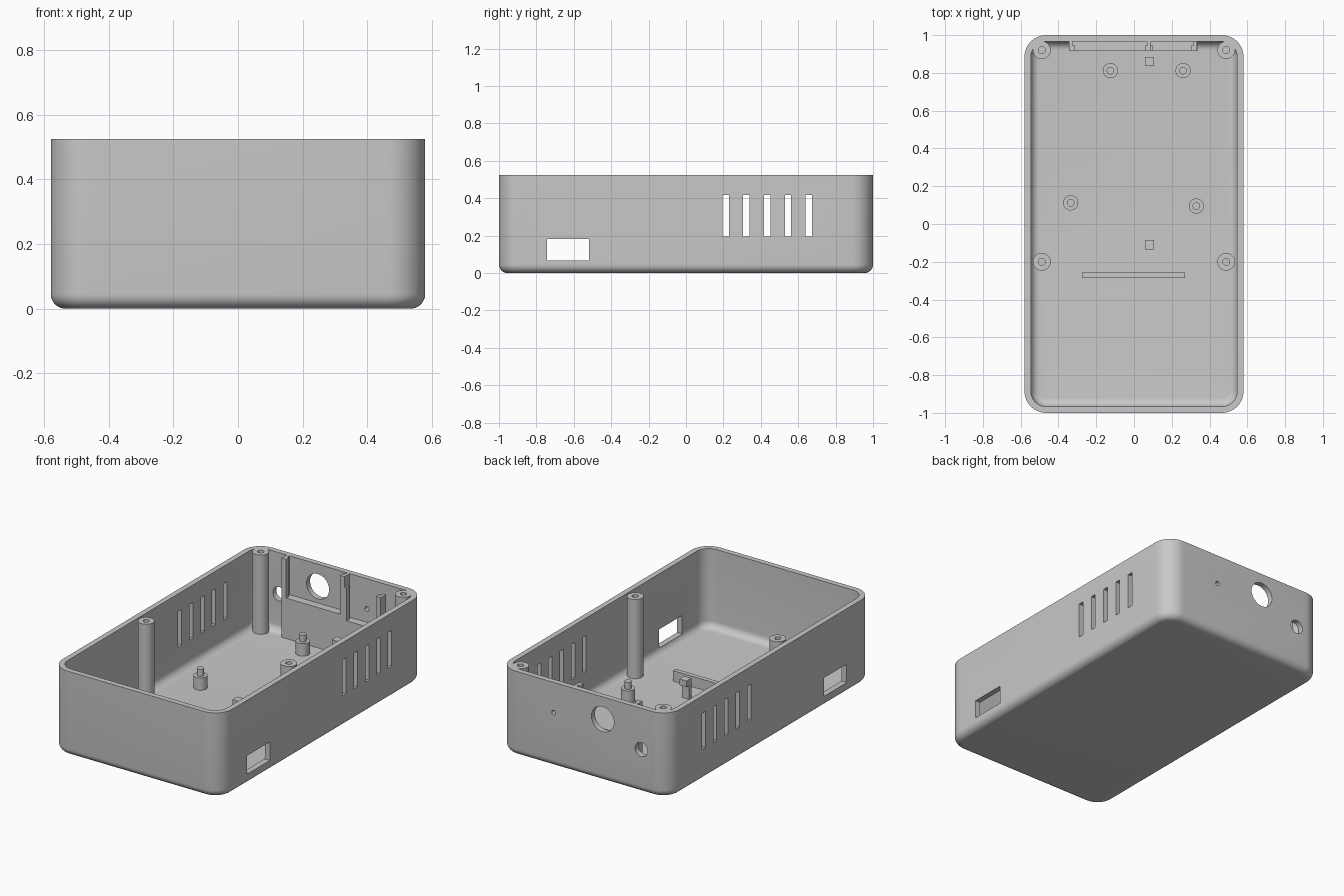
import bpy, bmesh, math
from mathutils import Matrix

if "Cube" in bpy.data.objects:
    bpy.data.objects.remove(bpy.data.objects["Cube"], do_unlink=True)

HX, HY, H = 0.58, 1.0, 0.525      # half width, half depth, height
WALL, CORNER, FILLET = 0.034, 0.115, 0.045
FLOOR = 0.035

grey = bpy.data.materials.new("light_grey_plastic")
grey.use_nodes = True
colour = (0.58, 0.58, 0.58, 1)
grey.diffuse_color = colour
grey.node_tree.nodes["Principled BSDF"].inputs["Base Color"].default_value = colour


def finish(name, bm):
    bmesh.ops.recalc_face_normals(bm, faces=bm.faces)
    mesh = bpy.data.meshes.new(name)
    bm.to_mesh(mesh)
    bm.free()
    mesh.materials.append(grey)
    ob = bpy.data.objects.new(name, mesh)
    bpy.context.collection.objects.link(ob)
    return ob


def smooth(ob):
    bpy.ops.object.select_all(action='DESELECT')
    ob.select_set(True)
    bpy.context.view_layer.objects.active = ob
    bpy.ops.object.shade_smooth_by_angle(angle=math.radians(30))


def add_box(bm, x0, x1, y0, y1, z0, z1):
    m = Matrix.Translation(((x0 + x1) / 2, (y0 + y1) / 2, (z0 + z1) / 2))
    m = m @ Matrix.Diagonal((x1 - x0, y1 - y0, z1 - z0, 1))
    bmesh.ops.create_cube(bm, size=1, matrix=m)


def box(name, *limits):
    bm = bmesh.new()
    add_box(bm, *limits)
    return finish(name, bm)


def ring(bm, inset, z, steps=12):
    """Rounded rectangle of vertices, set in from the outer wall."""
    r = CORNER - inset
    verts = []
    for q, (sx, sy) in enumerate(((1, 1), (-1, 1), (-1, -1), (1, -1))):
        for i in range(steps + 1):
            a = (q + i / steps) * math.pi / 2
            verts.append(bm.verts.new((sx * (HX - CORNER) + r * math.cos(a),
                                       sy * (HY - CORNER) + r * math.sin(a), z)))
    return verts


def bridge(bm, a, b):
    n = len(a)
    for i in range(n):
        j = (i + 1) % n
        bm.faces.new((a[i], a[j], b[j], b[i]))


def lathe(name, x, y, profile, segments=32):
    """Closed turned part; the profile starts and ends on the axis."""
    bm = bmesh.new()
    rings = []
    for r, z in profile:
        rings.append([bm.verts.new((x + r * math.cos(t), y + r * math.sin(t), z))
                      for t in (2 * math.pi * i / segments for i in range(segments))])
    for a, b in zip(rings, rings[1:]):
        bridge(bm, a, b)
    bm.faces.new(rings[0])
    bm.faces.new(rings[-1])
    smooth(finish(name, bm))


# Case shell: filleted underside, wall, lip, then down the inside to the floor
bm = bmesh.new()
arc = [i / 8 * math.pi / 2 for i in range(9)]
path = [(FILLET * (1 - math.sin(a)), FILLET * (1 - math.cos(a))) for a in arc]
path += [(0, H), (WALL, H)]
path += [(WALL + FILLET * (1 - math.cos(a)), FLOOR + FILLET * (1 - math.sin(a))) for a in arc]
rings = [ring(bm, d, z) for d, z in path]
for a, b in zip(rings, rings[1:]):
    bridge(bm, a, b)
bm.faces.new(rings[0])
bm.faces.new(rings[-1])
shell = finish("case_shell", bm)

# Openings: side windows, vent slots and round ports in the back wall
bm = bmesh.new()
add_box(bm, -1, 1, -0.742, -0.518, 0.068, 0.182)
for i in range(5):
    y = 0.212 + i * 0.111
    add_box(bm, -1, 1, y - 0.017, y + 0.017, 0.195, 0.417)
for x, z, r in ((-0.13, 0.387, 0.077), (-0.395, 0.27, 0.043), (0.205, 0.338, 0.014)):
    m = Matrix.Translation((x, HY, z)) @ Matrix.Rotation(math.pi / 2, 4, 'X')
    bmesh.ops.create_cone(bm, cap_ends=True, segments=40, radius1=r, radius2=r,
                          depth=0.2, matrix=m)
cutter = finish("opening_cutter", bm)
cutter.hide_render = True
mod = shell.modifiers.new("openings", 'BOOLEAN')
mod.operation, mod.solver, mod.object = 'DIFFERENCE', 'EXACT', cutter
bpy.context.view_layer.objects.active = shell
bpy.ops.object.modifier_apply(modifier=mod.name)
bpy.data.objects.remove(cutter, do_unlink=True)
smooth(shell)

# Tall screw posts with blind holes
base = FLOOR - 0.01
for sx, side in ((1, "left"), (-1, "right")):
    for y, end in ((0.92, "back"), (-0.2, "middle")):
        lathe(f"screw_post_{end}_{side}", sx * 0.488, y,
              [(0.047, base), (0.047, H), (0.018, H), (0.018, 0.25)])

# Board standoffs with locating pins
for i, (x, y) in enumerate(((-0.125, 0.812), (0.26, 0.812), (-0.335, 0.112), (0.33, 0.095))):
    lathe(f"standoff_{i + 1}", x, y,
          [(0.04, base), (0.04, 0.112), (0.02, 0.112), (0.02, 0.155)])

# Board clips: stem on the outer side, head hooked inward
for name, y, s in (("back_clip", 0.86, 1), ("front_clip", -0.11, -1)):
    stem = sorted((y + s * 0.024, y))
    box(name + "_stem", 0.057, 0.105, *stem, base, 0.13)
    box(name + "_head", 0.057, 0.105, y - 0.024, y + 0.024, 0.12, 0.158)

# Floor rib
box("floor_rib", -0.275, 0.27, -0.286, -0.258, base, 0.1)

# Ledges and slotted rails on the back wall
BACK = HY - WALL + 0.01
box("wide_ledge", -0.34, 0.075, 0.917, BACK, base, 0.285)
box("narrow_ledge", 0.075, 0.335, 0.917, BACK, base, 0.255)
for name, x, s, top in (("right_rail", -0.343, 1, H), ("centre_rail_right", 0.088, -1, H),
                        ("centre_rail_left", 0.07, 1, 0.46), ("left_rail", 0.333, -1, 0.46)):
    box(name + "_web", *sorted((x, x + s * 0.018)), 0.917, BACK, base, top)
    box(name + "_lip", *sorted((x, x + s * 0.031)), 0.917, 0.945, base, top)
